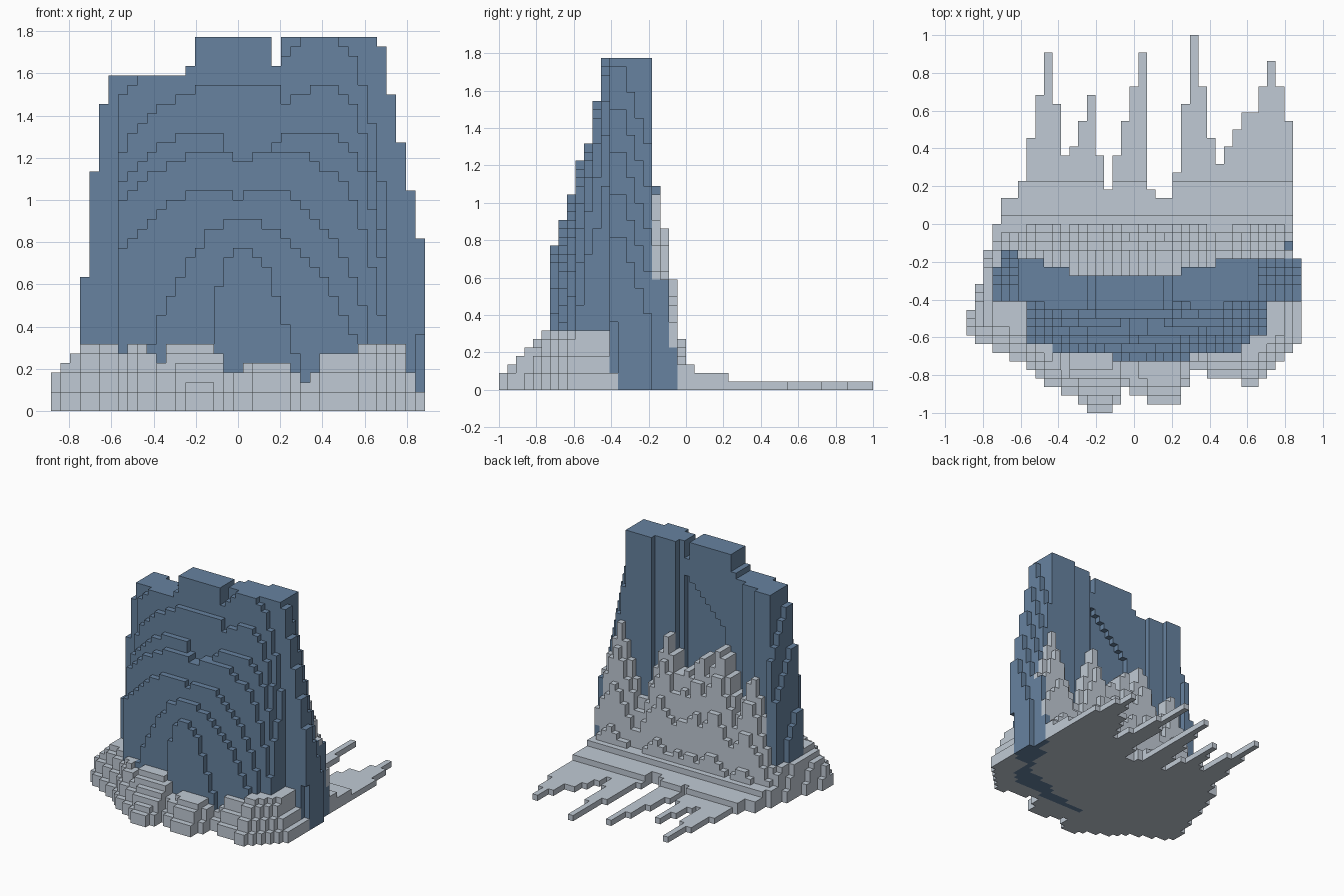
import bpy, bmesh

cube = bpy.data.objects.get("Cube")
if cube:
    bpy.data.objects.remove(cube, do_unlink=True)

C = 2 / 44                      # block size
NX = 39                         # blocks across


def material(name, rgb):
    m = bpy.data.materials.new(name)
    m.use_nodes = True
    col = (*rgb, 1)
    m.diffuse_color = col
    bsdf = m.node_tree.nodes["Principled BSDF"]
    bsdf.inputs["Base Color"].default_value = col
    bsdf.inputs["Roughness"].default_value = 0.8
    return m


def block_x(i):
    return (i + 0.5 - NX / 2) * C


def along(points, t):
    """Whole-block value of a polyline at t."""
    for (t0, v0), (t1, v1) in zip(points, points[1:]):
        if t <= t1:
            return round(v0 + (v1 - v0) * (t - t0) / (t1 - t0))


def build_blocks(name, cells, solid, mat):
    """Make one mesh from the outer sides of a set of blocks."""
    bm = bmesh.new()
    verts = {}
    for cell in sorted(cells):
        for axis in range(3):
            for side in (0, 1):
                beyond = list(cell)
                beyond[axis] += 2 * side - 1
                if tuple(beyond) in solid:
                    continue
                ring = []
                for u, v in ((0, 0), (1, 0), (1, 1), (0, 1)):
                    p = list(cell)
                    p[axis] += side
                    p[(axis + 1) % 3] += u
                    p[(axis + 2) % 3] += v
                    p = tuple(p)
                    if p not in verts:
                        verts[p] = bm.verts.new(((p[0] - NX / 2) * C, p[1] * C - 1, p[2] * C))
                    ring.append(verts[p])
                bm.faces.new(ring if side else ring[::-1])
    mesh = bpy.data.meshes.new(name)
    bm.to_mesh(mesh)
    bm.free()
    mesh.materials.append(mat)
    obj = bpy.data.objects.new(name, mesh)
    bpy.context.collection.objects.link(obj)


# Wave wall: crest height of a column, stepping down at both ends
def crest(i):
    if i < 3:
        return 0
    if i < 14:
        d = max(0, 6 - i)
        return 35 - d * (2 * d + 1)
    if i in (14, 23):
        return 36
    return min(39, 18 + 5 * (38 - i))


# Wave wall: arched terraces, front to back, as
# peak, left centre, left steepness, split, right centre, right steepness
TERRACES = [(0.77, -0.02, 40, 0, 0.02, 8),
            (0.91, 0, 3.6, 0, 0, 1.75),
            (1.05, -0.1, 1.5, 0, 0.12, 2.1),
            (1.23, -0.1, 1.1, 0, 0.2, 1.7),
            (1.32, -0.15, 1.4, -0.07, 0.35, 1.6),
            (1.545, -0.1, 1.5, 0.2, 0.4, 3.5),
            (1.775, -0.1, 1.4, 0.2, 0.4, 3.5)]


def terrace_height(terrace, x):
    peak, left, left_steep, split, right, right_steep = terrace
    if not -0.57 < x < 0.7:
        return 0
    if x < split:
        drop = left_steep * max(0, left - x) ** 2
    else:
        drop = right_steep * (x - right) ** 2 + 12 * max(0, x - 0.5) ** 2
    return round((peak - drop) / C)


def wall_end(i, k):
    """Row where the wall's curved back stops at height k."""
    if i == 37:                              # foot of the outer end flares back
        return 21 if k < 5 else 20 if k < 13 else 18
    if i < 6:
        return 17 if i == 3 else 19
    end = 18 if i < 9 or i > 28 else 17 if i < 12 or i > 24 else 16
    if 15 < i < 24 and k < 10 + i:           # stepped overhang below the crest
        end -= 1
    return end


def core_top(i, row):
    """Crest height, with both ends of the wall stepping down to the back."""
    slope = 3 if i > 33 else 2 if i < 6 else 0
    if i == 37 and row > 17:
        slope = 1
    return crest(i) - slope * max(0, row - 14)


wall = set()
for i in range(NX):
    top, first = 0, 13
    for row, terrace in enumerate(TERRACES, 6):
        top = min(crest(i), max(top, terrace_height(terrace, block_x(i))))
        wall.update((i, row, k) for k in range(top))
        if top > 0:
            first = min(first, row)
    for row in range(13, 21):
        wall.update((i, row, k) for k in range(core_top(i, row)) if row < wall_end(i, k))
    if i == NX - 1:                          # outer end sits back above the foam
        wall -= {(i, 13, k) for k in range(8)}
    elif i < 36:                             # only a thin crescent reaches the ground
        keep = first + (i - 14) // 4 if i > 17 else 0
        wall -= {(i, row, 0) for row in range(keep, 21)}

# Foam: scalloped front edge (column, row) and mound heights (column, blocks)
FRONT_EDGE = [(0, 9), (3, 7), (6, 6), (8, 4), (13, 1), (15, 0), (17, 1), (18, 3), (21, 1),
              (24, 1), (26, 5), (33, 3), (38, 8)]
MOUNDS = [(0, 4), (3, 7), (9, 7), (11, 5), (12, 7), (16, 7), (18, 4), (20, 5), (24, 5),
          (26, 3), (27, 7), (36, 7), (38, 2)]
# Foam: streaks trailing at the back as column, tip row, left and right slope
STREAKS = [(9, 42, 5, 6), (14, 37, 3, 7), (20, 42, 4, 16), (26, 44, 8, 6), (32, 35, 2, 2),
           (35, 41, 3, 3.5)]
# Foam: splashes climbing the wave's back as x, height
SPLASHES = [(-0.48, 0.95), (-0.2, 1.1), (-0.03, 1.0), (0.1, 0.86), (0.27, 1.04), (0.68, 1.05)]
FALL = {19: 0.83, 20: 0.57, 21: 0.25}


def back_edge(i):
    if i == NX - 1:
        return 14
    reach = 25
    for column, tip, left, right in STREAKS:
        reach = max(reach, tip - max(left * (column - i), right * (i - column)))
    return round(min(reach, 12 + 3.3 * i))


def splash_height(x):
    base = min(0.45, 1.2 * (x + 0.95))
    return max([base] + [h - 3 * abs(x - c) for c, h in SPLASHES]) / C


def foam_height(i, row, front, back):
    if row < 16 or i < 3:                    # stepped mounds before the wave
        edge = min(row + 2, 2 * (row - front) + 2)
        if i < 4:
            edge = min(edge, 2 * (back - row))
        return min(along(MOUNDS, i), edge)
    if row > 21:                             # thin sheet behind the wave
        return 3 if row == 22 else 2 if row < 27 else 1
    return max(3, round(splash_height(block_x(i)) * FALL.get(row, 1)))


foam = set()
for i in range(NX):
    front, back = along(FRONT_EDGE, i), back_edge(i)
    for row in range(front, back):
        foam.update((i, row, k) for k in range(foam_height(i, row, front, back)))
foam -= wall

solid = wall | foam
build_blocks("wave_wall", wall, solid, material("deep blue water", (0.135, 0.225, 0.35)))
build_blocks("sea_foam", foam, solid, material("pale grey foam", (0.53, 0.59, 0.66)))
